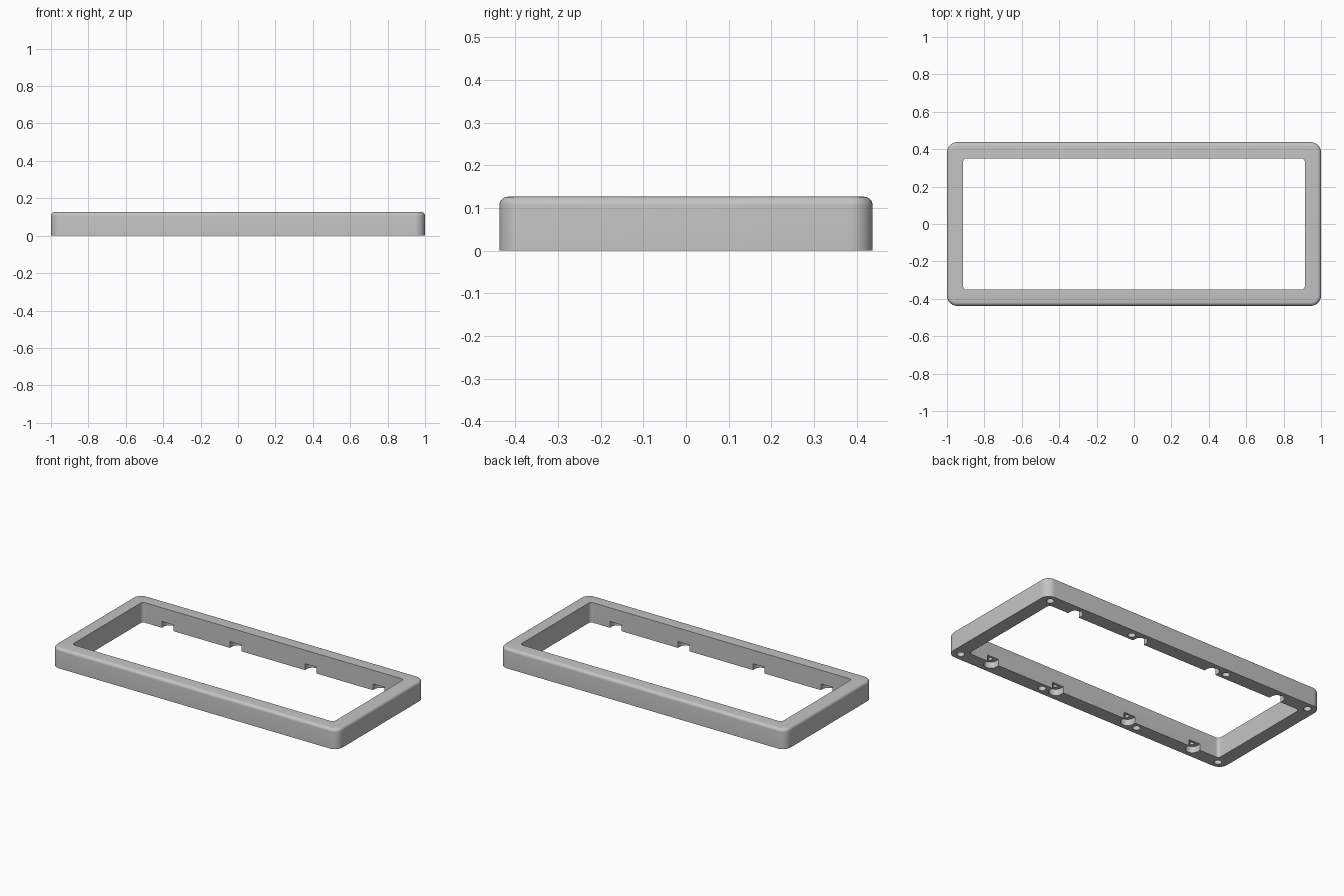
import bpy, bmesh
from math import sin, cos, pi

old = bpy.data.objects.get("Cube")
if old:
    bpy.data.objects.remove(old, do_unlink=True)

HX, HY, HEIGHT = 1.0, 0.4375, 0.1265      # outer half sizes and height
RAIL = 0.0865                             # rail width
R_OUT, R_IN, FILLET = 0.055, 0.02, 0.02
SEG = 10

grey = bpy.data.materials.new("light_grey")
grey.use_nodes = True
grey.diffuse_color = (0.55, 0.55, 0.55, 1)
grey.node_tree.nodes["Principled BSDF"].inputs["Base Color"].default_value = (0.55, 0.55, 0.55, 1)


def make_object(name, bm):
    bmesh.ops.recalc_face_normals(bm, faces=bm.faces[:])
    mesh = bpy.data.meshes.new(name)
    bm.to_mesh(mesh)
    bm.free()
    mesh.materials.append(grey)
    obj = bpy.data.objects.new(name, mesh)
    bpy.context.collection.objects.link(obj)
    return obj


def rounded_rect(bm, hx, hy, r, z):
    verts = []
    corners = [(1, 1), (-1, 1), (-1, -1), (1, -1)]
    for i, (sx, sy) in enumerate(corners):
        for k in range(SEG + 1):
            a = (i + k / SEG) * pi / 2
            verts.append(bm.verts.new((sx * (hx - r) + r * cos(a),
                                       sy * (hy - r) + r * sin(a), z)))
    return verts


def bridge(bm, a, b):
    n = len(a)
    for i in range(n):
        j = (i + 1) % n
        bm.faces.new((a[i], a[j], b[j], b[i]))


def prism(bm, points, z0, z1):
    low = [bm.verts.new((x, y, z0)) for x, y in points]
    high = [bm.verts.new((x, y, z1)) for x, y in points]
    bm.faces.new(low)
    bm.faces.new(high)
    bridge(bm, low, high)


def circle(cx, cy, r, n=24):
    return [(cx + r * cos(2 * pi * i / n), cy + r * sin(2 * pi * i / n)) for i in range(n)]


# Frame: outer wall, rounded top edge, straight inner wall
bm = bmesh.new()
loops = [rounded_rect(bm, HX, HY, R_OUT, 0)]
for k in range(7):
    a = k / 6 * pi / 2
    d = FILLET * (1 - cos(a))
    loops.append(rounded_rect(bm, HX - d, HY - d, R_OUT - d, HEIGHT - FILLET * (1 - sin(a))))
for z in (HEIGHT, 0):
    loops.append(rounded_rect(bm, HX - RAIL, HY - RAIL, R_IN, z))
for i, loop in enumerate(loops):
    bridge(bm, loop, loops[(i + 1) % len(loops)])
frame = make_object("frame", bm)

# Round-ended slots under the long rails, open to the inside
SLOT_X, SLOT_Y, SLOT_R, SLOT_H = (-0.737, -0.262, 0.262, 0.737), 0.37, 0.04, 0.04
bm = bmesh.new()
for side in (-1, 1):
    for x in SLOT_X:
        pts = [(x + SLOT_R * cos(pi * i / 12), side * (SLOT_Y + SLOT_R * sin(pi * i / 12)))
               for i in range(13)]
        pts += [(x - SLOT_R, side * 0.3), (x + SLOT_R, side * 0.3)]
        prism(bm, pts, -0.05, SLOT_H)
slots = make_object("slot_cutter", bm)

# Blind holes in the underside and small screw holes in the slots
bm = bmesh.new()
for side in (-1, 1):
    for x in (-0.94, -0.345, 0.345, 0.94):
        prism(bm, circle(x, side * 0.39, 0.022), -0.05, 0.07)
    for x in SLOT_X:
        prism(bm, circle(x, side * 0.375, 0.013, 16), 0.02, 0.08)
holes = make_object("hole_cutter", bm)

bpy.ops.object.select_all(action="DESELECT")
frame.select_set(True)
bpy.context.view_layer.objects.active = frame
for cutter in (slots, holes):
    cutter.hide_render = True
    mod = frame.modifiers.new(cutter.name, "BOOLEAN")
    mod.operation = "DIFFERENCE"
    mod.solver = "EXACT"
    mod.object = cutter
    bpy.ops.object.modifier_apply(modifier=mod.name)
    bpy.data.objects.remove(cutter, do_unlink=True)

bpy.ops.object.shade_smooth_by_angle(angle=pi / 6)
